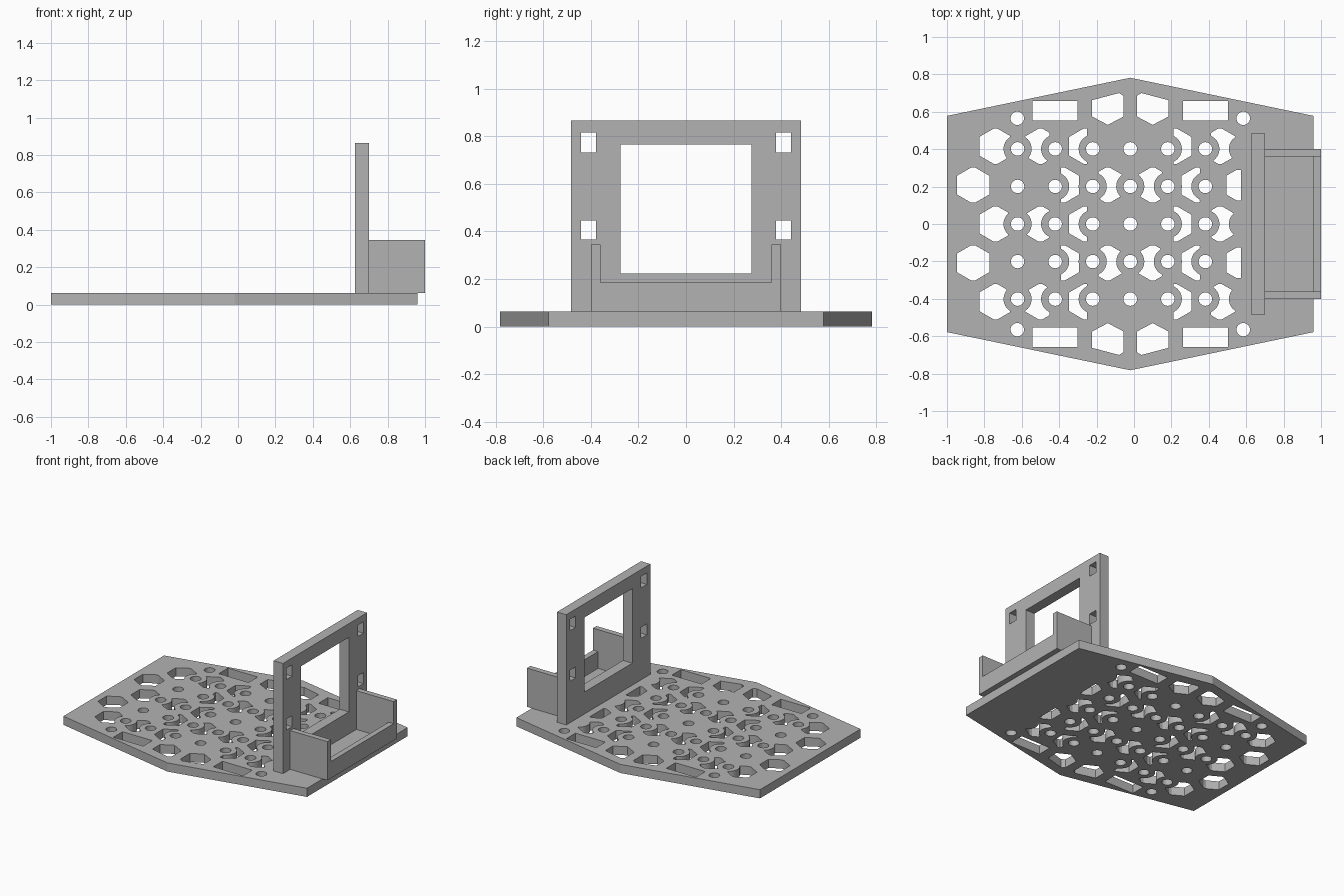
import bpy, bmesh, math

if "Cube" in bpy.data.objects:
    bpy.data.objects.remove(bpy.data.objects["Cube"])

grey = bpy.data.materials.new("plain grey")
grey.use_nodes = True
GREY = (0.45, 0.45, 0.45, 1)
grey.diffuse_color = GREY
grey.node_tree.nodes["Principled BSDF"].inputs["Base Color"].default_value = GREY

T = 0.063          # plate thickness
CX = -0.02         # mirror line of the plate
PITCH = 0.2008     # spacing of the round holes
HOLE_R, RING_R = 0.036, 0.075
CELL_R, CELL_PITCH = 0.1, 0.24


def prism(bm, pts, lo, hi, axis="z"):
    """Extrude a 2D outline along z, or a (y, z) outline along x."""
    place = (lambda p, h: (p[0], p[1], h)) if axis == "z" else (lambda p, h: (h, p[0], p[1]))
    a = [bm.verts.new(place(p, lo)) for p in pts]
    b = [bm.verts.new(place(p, hi)) for p in pts]
    bm.faces.new(a)
    bm.faces.new(b)
    for i in range(len(pts)):
        j = (i + 1) % len(pts)
        bm.faces.new((a[i], a[j], b[j], b[i]))


def finish(bm, name):
    bmesh.ops.recalc_face_normals(bm, faces=bm.faces)
    me = bpy.data.meshes.new(name)
    bm.to_mesh(me)
    bm.free()
    me.materials.append(grey)
    ob = bpy.data.objects.new(name, me)
    bpy.context.scene.collection.objects.link(ob)
    return ob


def cut(ob, cutter):
    mod = ob.modifiers.new("cut", "BOOLEAN")
    mod.operation, mod.solver, mod.object = "DIFFERENCE", "EXACT", cutter
    bpy.context.view_layer.update()
    ev = ob.evaluated_get(bpy.context.evaluated_depsgraph_get())
    me = bpy.data.meshes.new_from_object(ev)
    ob.modifiers.clear()
    ob.data = me
    bpy.data.objects.remove(cutter)


def rect(x0, x1, y0, y1):
    return [(x0, y0), (x1, y0), (x1, y1), (x0, y1)]


def circle(x, y, r, n=28):
    return [(x + r * math.cos(2 * math.pi * i / n), y + r * math.sin(2 * math.pi * i / n)) for i in range(n)]


def cell(cx, cy, hole_y, left=None, right=None, limit=9):
    """Hexagon outline, kept clear of the rings round its neighbouring holes."""
    lefts, rights, n = [], [], 32
    for i in range(n + 1):
        dy = CELL_R * (2 * i / n - 1)
        half = min(CELL_R * math.sqrt(3) / 2, (CELL_R - abs(dy)) * math.sqrt(3))
        x0, x1 = cx - half, min(cx + half, limit)
        ring = math.sqrt(max(0, RING_R ** 2 - (cy + dy - hole_y) ** 2))
        if left is not None:
            x0 = max(x0, left + max(ring, 0.03))
        if right is not None:
            x1 = min(x1, right - max(ring, 0.03))
        if x1 - x0 > 0.016:
            lefts.append((x0, cy + dy))
            rights.append((x1, cy + dy))
    return rights + lefts[::-1]


# Base plate
bm = bmesh.new()
prism(bm, [(-1, -0.578), (CX, -0.782), (0.96, -0.578), (0.96, 0.578), (CX, 0.782), (-1, 0.578)], 0, T)
plate = finish(bm, "base_plate")

# Openings in the plate
bm = bmesh.new()
outlines = []
cols = [CX + PITCH * i for i in range(-3, 4)]
for row in range(-2, 3):
    hy = PITCH * row
    cy = CELL_PITCH * math.sqrt(3) / 2 * row
    outlines += [circle(x, hy, HOLE_R) for x in cols[:6]]
    if row % 2 == 0:
        spots = [(-3, None, 0), (-2, 0, 1), (-1, 1, 2), (1, 4, 5), (2, 5, 6)]
    else:
        spots = [(-3.5, None, None), (-1.5, 1, 2), (-0.5, 2, 3),
                 (0.5, 3, 4), (1.5, 4, 5), (2.5, 5, None)]
    for k, a, b in spots:
        outlines.append(cell(CX + CELL_PITCH * k, cy, hy,
                             None if a is None else cols[a],
                             None if b is None else cols[b], 0.572))
edge_cell = [(0.035, 0.575), (0.12, 0.53), (0.205, 0.575), (0.205, 0.662), (0.06, 0.7), (0.035, 0.685)]
for sy in (-1, 1):
    for sx in (-1, 1):
        for shape in (circle(0.604, 0.565, HOLE_R), rect(0.282, 0.522, 0.553, 0.658), edge_cell):
            if shape is edge_cell:
                shape = [(x - 0.0, y) for x, y in shape]
            outlines.append([(CX + sx * x, sy * y) for x, y in shape])
for pts in outlines:
    prism(bm, pts, -0.1, T + 0.1)
cut(plate, finish(bm, "plate_cutter"))

# Upright frame with window and four mounting slots
bm = bmesh.new()
prism(bm, rect(-0.483, 0.483, T, 0.865), 0.625, 0.7, "x")
frame = finish(bm, "upright_frame")
bm = bmesh.new()
prism(bm, rect(-0.275, 0.275, 0.223, 0.765), 0.5, 0.8, "x")
for y0, y1 in ((-0.442, -0.378), (0.378, 0.442)):
    for z0, z1 in ((0.365, 0.445), (0.732, 0.815)):
        prism(bm, rect(y0, y1, z0, z1), 0.5, 0.8, "x")
cut(frame, finish(bm, "frame_cutter"))

# Tray: two cheeks and a low lip
for name, y0, y1 in (("tray_right_cheek", -0.4, -0.36), ("tray_left_cheek", 0.36, 0.4)):
    bm = bmesh.new()
    prism(bm, rect(0.7, 1, y0, y1), T, 0.345)
    finish(bm, name)
bm = bmesh.new()
prism(bm, rect(0.96, 1, -0.36, 0.36), T, 0.185)
finish(bm, "tray_lip")
